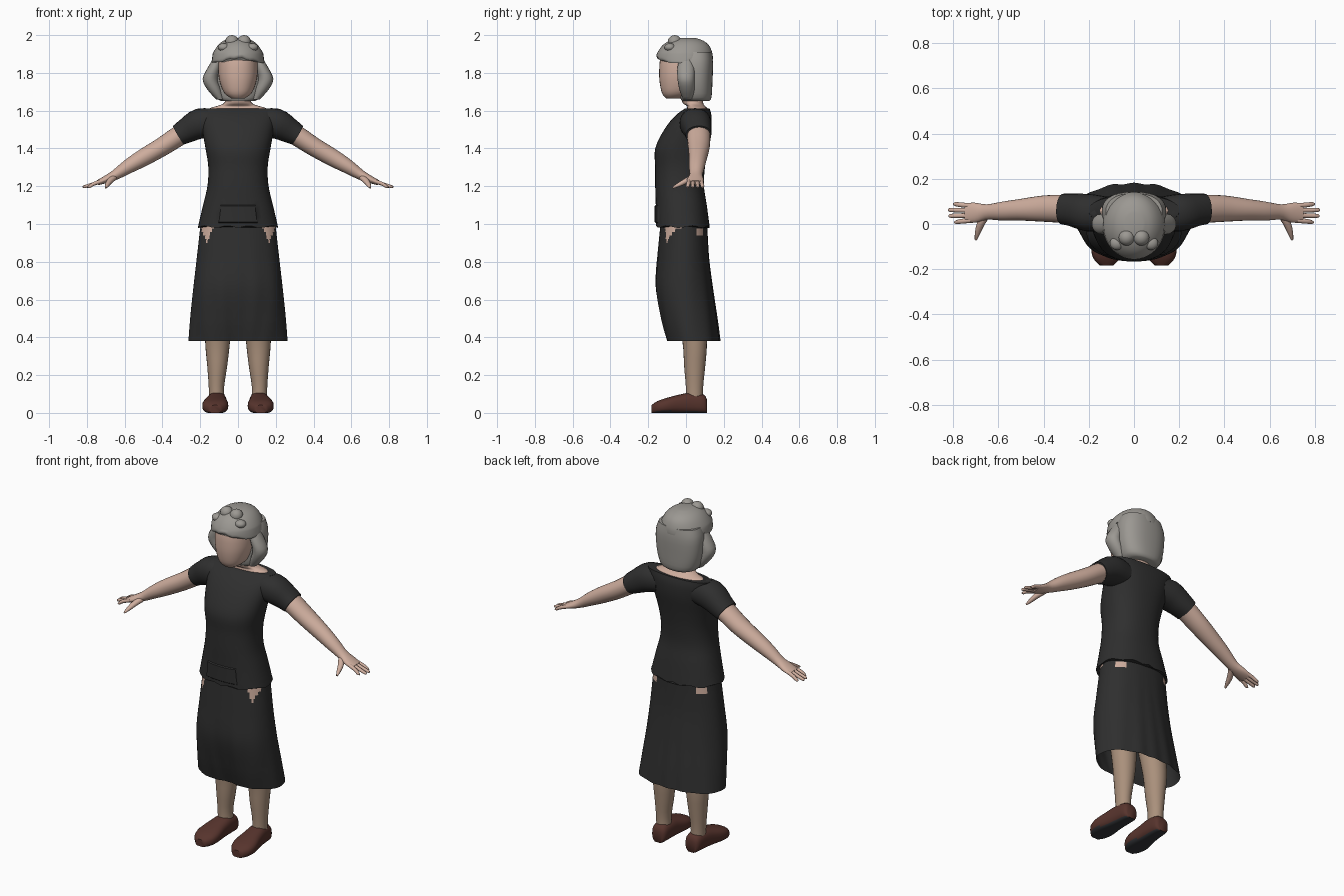
import bpy, bmesh, math
from mathutils import Vector

cube = bpy.data.objects.get("Cube")
if cube:
    bpy.data.objects.remove(cube, do_unlink=True)

X, Y, Z = Vector((1, 0, 0)), Vector((0, 1, 0)), Vector((0, 0, 1))


def material(name, *rgb):
    m = bpy.data.materials.new(name)
    m.use_nodes = True
    m.diffuse_color = (*rgb, 1)
    m.node_tree.nodes["Principled BSDF"].inputs["Base Color"].default_value = (*rgb, 1)
    return m


SKIN = material("skin", .62, .42, .34)
CLOTH = material("black cloth", .028, .028, .028)
HAIR = material("grey hair", .33, .315, .29)
STOCKING = material("tan stocking", .4, .28, .2)
LEATHER = material("brown leather", .095, .034, .026)
SOLE = material("dark sole", .035, .037, .042)


def smooth_sections(secs, steps):
    """Catmull-Rom resampling of the loft sections."""
    out = []
    for i in range(len(secs) - 1):
        p0, p1 = secs[max(i - 1, 0)], secs[i]
        p2, p3 = secs[i + 1], secs[min(i + 2, len(secs) - 1)]
        for k in range(steps):
            t = k / steps
            out.append([b + .5 * t * (c - a + t * (2 * a - 5 * b + 4 * c - d
                        + t * (3 * (b - c) + d - a)))
                        for a, b, c, d in zip(p0, p1, p2, p3)])
    return out + [list(secs[-1])]


def finish(name, bm, mats, angle=50):
    bmesh.ops.recalc_face_normals(bm, faces=bm.faces)
    mesh = bpy.data.meshes.new(name)
    bm.to_mesh(mesh)
    bm.free()
    ob = bpy.data.objects.new(name, mesh)
    bpy.context.collection.objects.link(ob)
    for m in mats:
        mesh.materials.append(m)
    bpy.ops.object.select_all(action="DESELECT")
    ob.select_set(True)
    bpy.context.view_layer.objects.active = ob
    bpy.ops.object.shade_smooth_by_angle(angle=math.radians(angle))
    return ob


def loft(secs, axis=None, ref=Y, n=24, p=2.0, steps=3, caps=True):
    """Rings (x, y, z, half width, half depth) square to the axis or the path."""
    secs = smooth_sections(secs, steps)
    pts = [Vector(s[:3]) for s in secs]
    bm, rings = bmesh.new(), []
    for i, s in enumerate(secs):
        d = axis or (pts[min(i + 1, len(pts) - 1)] - pts[max(i - 1, 0)]).normalized()
        v = d.cross(ref).normalized()
        u = v.cross(d)
        ring = []
        for k in range(n):
            c, w = math.cos(math.tau * k / n), math.sin(math.tau * k / n)
            c = math.copysign(abs(c) ** (2 / p), c)
            w = math.copysign(abs(w) ** (2 / p), w)
            ring.append(bm.verts.new(pts[i] + u * c * s[3] + v * w * s[4]))
        rings.append(ring)
    for a, b in zip(rings, rings[1:]):
        for k in range(n):
            bm.faces.new((a[k], a[(k + 1) % n], b[(k + 1) % n], b[k]))
    if caps:
        bm.faces.new(rings[0])
        bm.faces.new(rings[-1])
    return bm


def body(profile, **kw):
    """Upright loft from (z, half width, front y, back y)."""
    return loft([(0, (f + b) / 2, z, w, (b - f) / 2) for z, w, f, b in profile],
                axis=Z, ref=X, **kw)


def ball(name, centre, radii, mat):
    bm = bmesh.new()
    bmesh.ops.create_uvsphere(bm, u_segments=16, v_segments=10, radius=1)
    for v in bm.verts:
        v.co = Vector(centre) + Vector(c * r for c, r in zip(v.co, radii))
    finish(name, bm, [mat])


# Shirt with a raised front pocket
bm = body([(.985, .212, -.16, .125), (1.1, .185, -.16, .11), (1.2, .162, -.163, .095),
           (1.3, .157, -.163, .1), (1.4, .172, -.163, .115), (1.5, .19, -.115, .133),
           (1.57, .2, -.06, .135), (1.612, .2, -.005, .125)], n=40, p=2.3, steps=4)
bm.normal_update()
for v in bm.verts:
    if v.co.z < 1:
        v.co.z += .006 * math.sin(9 * math.atan2(v.co.y, v.co.x))
pocket = [f for f in bm.faces if f.calc_center_median().y < -.12
          and abs(f.calc_center_median().x) < .1 and 1.01 < f.calc_center_median().z < 1.1]
bmesh.ops.recalc_face_normals(bm, faces=bm.faces)
bmesh.ops.inset_region(bm, faces=pocket, thickness=.005, depth=.006)
finish("shirt", bm, [CLOTH])

# Skirt with folds, a dip between the knees and open slits at the waist
bm = body([(.38, .262, -.11, .18), (.5, .252, -.14, .165), (.66, .236, -.165, .142),
           (.82, .218, -.152, .122), (1.0, .198, -.135, .112)],
          n=96, p=2.2, steps=10, caps=False)
for v in bm.verts:
    drop = (1 - v.co.z) / .62
    turn = math.atan2(v.co.y, v.co.x)
    fold = 1 + .018 * drop * math.cos(12 * turn)
    v.co.x *= 1 + (fold - 1) * .4
    v.co.y *= fold
    if v.co.y < 0:
        v.co.y += .035 * max(0, drop - .35) * math.exp(-(v.co.x / .07) ** 2)
for f in bm.faces:
    c = f.calc_center_median()
    front = c.y < 0 and abs(abs(c.x) - .165) < (c.z - .905) * .45
    back = .055 < c.y < .09 and .945 < c.z < .98
    f.material_index = int(front or back)
finish("skirt", bm, [CLOTH, SKIN])

# Collar skin and neck
finish("upper_chest", body([(1.58, .165, .005, .115), (1.61, .155, .005, .115),
                            (1.625, .11, .005, .1), (1.645, .07, -.02, .09),
                            (1.72, .062, -.03, .085)]), [SKIN])

# Head and plain face
finish("head", body([(1.665, .035, -.105, -.03), (1.69, .07, -.126, .03),
                     (1.74, .093, -.138, .08), (1.8, .104, -.142, .1),
                     (1.88, .1, -.135, .1), (1.93, .08, -.1, .08)], n=32, p=2.2), [SKIN])

# Hair: long back, fringe over the brow, crown
finish("hair_back", body([(1.65, .085, -.02, .122), (1.67, .115, -.03, .135),
                          (1.75, .138, -.035, .14), (1.85, .142, -.035, .143),
                          (1.91, .125, -.035, .135)], n=32, p=2.4), [HAIR])
bm = body([(1.872, .139, -.15, .142), (1.885, .138, -.157, .142), (1.91, .13, -.15, .138),
           (1.945, .107, -.125, .122), (1.97, .078, -.09, .092),
           (1.985, .04, -.05, .05)], n=40)
for v in bm.verts:
    if v.co.z < 1.9 and v.co.y < 0:
        v.co.z += .012 * math.cos(v.co.x * 22) - .006 + .004 * math.sin(v.co.x * 90)
finish("hair_crown", bm, [HAIR])
for side, x in (("left", 1), ("right", -1)):
    lock = [(.095, .01, 1.66, .02, .025), (.125, .005, 1.71, .036, .04),
            (.147, 0, 1.768, .04, .045), (.125, 0, 1.83, .034, .045),
            (.105, 0, 1.885, .02, .03)]
    finish(side + "_hair_lock", loft([(a * x, *r) for a, *r in lock], axis=Z, ref=X,
                                     n=16), [HAIR])
    ball(side + "_hair_bun", (.032 * x, -.06, 1.965), (.036, .036, .035), HAIR)
    ball(side + "_fringe_curl", (.075 * x, -.085, 1.935), (.032, .03, .022), HAIR)

for side, x in (("left", 1), ("right", -1)):
    def limb(name, secs, mat, **kw):
        finish(f"{side}_{name}", loft([(a * x, *r) for a, *r in secs], **kw), [mat])

    # Sleeve, arm and hand
    limb("sleeve", [(.12, .045, 1.535, .075, .07), (.2, .05, 1.532, .083, .08),
                    (.27, .062, 1.496, .073, .067), (.315, .066, 1.47, .068, .057)],
         CLOTH, p=2.2)
    limb("arm", [(.2, .065, 1.53, .06, .055), (.3, .067, 1.475, .062, .054),
                 (.4, .068, 1.41, .058, .05), (.5, .063, 1.352, .048, .046),
                 (.58, .057, 1.305, .042, .038), (.65, .053, 1.26, .034, .027),
                 (.7, .05, 1.236, .044, .02), (.745, .05, 1.218, .043, .013)], SKIN)
    for name, y, tip, tip_y in (("index", .016, .795, .008), ("middle", .038, .82, .036),
                                ("ring", .06, .822, .062), ("little", .081, .8, .088)):
        limb(name + "_finger", [(.72, y, 1.228, .011, .011), (.765, (y + tip_y) / 2, 1.212, .0105, .01),
                                (tip - .01, tip_y, 1.198, .009, .008),
                                (tip, tip_y, 1.194, .004, .004)], SKIN, n=10)
    limb("thumb", [(.655, .035, 1.247, .016, .016), (.678, 0, 1.228, .017, .015),
                   (.692, -.04, 1.207, .012, .011), (.7, -.07, 1.192, .005, .005)],
         SKIN, ref=X, n=10)

    # Leg
    limb("leg", [(.112, .045, .06, .042, .045), (.114, .045, .14, .041, .046),
                 (.11, .046, .25, .053, .056), (.108, .046, .38, .066, .065),
                 (.1, .02, .6, .078, .08), (.1, -.01, .9, .085, .085)],
         STOCKING, axis=Z, ref=X)

    # Shoe with a flat dark sole
    shoe = [(.11, .112, .028, .07), (.11, .095, .045, .1), (.112, .03, .052, .112),
            (.116, -.03, .058, .102), (.12, -.1, .069, .084), (.121, -.15, .06, .067),
            (.121, -.183, .03, .045)]
    bm = loft([(a * x, y, h / 2, w, h / 2) for a, y, w, h in shoe], axis=Y, ref=X, p=2.6)
    bmesh.ops.recalc_face_normals(bm, faces=bm.faces)
    for v in bm.verts:
        v.co.z = max(v.co.z, .004)
    bm.normal_update()
    for f in bm.faces:
        f.material_index = int(f.normal.z < -.7)
    finish(side + "_shoe", bm, [LEATHER, SOLE])
    for v in bpy.data.objects[side + "_shoe"].data.vertices:
        v.co.z -= .004
